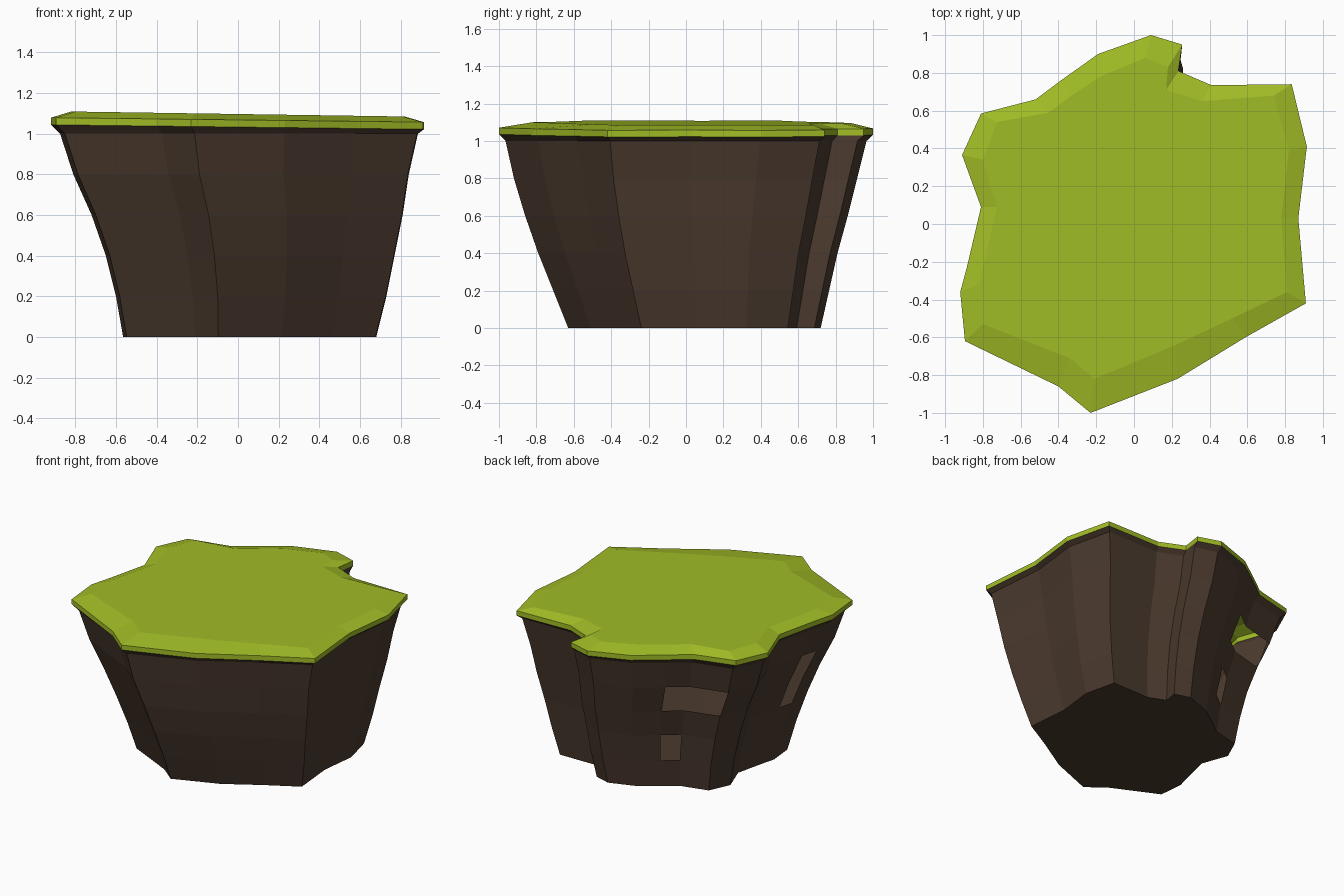
import bpy
import bmesh

default_cube = bpy.data.objects.get("Cube")
if default_cube:
    bpy.data.objects.remove(default_cube, do_unlink=True)


def make_material(name, colour):
    material = bpy.data.materials.new(name)
    material.use_nodes = True
    material.diffuse_color = (*colour, 1)
    shader = material.node_tree.nodes["Principled BSDF"]
    shader.inputs["Base Color"].default_value = (*colour, 1)
    shader.inputs["Roughness"].default_value = 0.9
    return material


def loft(name, rings, material, cap_bottom=False, cap_top=False, gaps=()):
    """Skin a stack of closed rings; gaps lists (layer, column) faces left open."""
    bm = bmesh.new()
    loops = [[bm.verts.new(point) for point in ring] for ring in rings]
    for layer, (low, high) in enumerate(zip(loops, loops[1:])):
        for column in range(len(low)):
            if (layer, column) in gaps:
                continue
            after = (column + 1) % len(low)
            bm.faces.new((low[column], low[after], high[after], high[column]))
    if cap_bottom:
        bm.faces.new(loops[0][::-1])
    if cap_top:
        bm.faces.new(loops[-1])
    mesh = bpy.data.meshes.new(name)
    bm.to_mesh(mesh)
    bm.free()
    mesh.materials.append(material)
    part = bpy.data.objects.new(name, mesh)
    bpy.context.collection.objects.link(part)
    return part


earth = make_material("earth brown", (0.070, 0.042, 0.027))
grass = make_material("grass green", (0.352, 0.503, 0.019))

# Outer rim of the plateau, anticlockwise from the front corner
outline = [(-.23, -1), (.23, -.82), (.59, -.6), (.91, -.42), (.87, .03),
           (.915, .41), (.835, .74), (.41, .735), (.235, .81), (.255, .95),
           (.09, 1), (-.19, .9), (-.38, .765), (-.52, .66), (-.81, .585),
           (-.91, .365), (-.81, .09), (-.885, -.23), (-.92, -.36),
           (-.895, -.62), (-.4, -.86)]

# Edge of the flat lawn inside the sloping rim
lawn = [(-.21, -.82), (.22, -.64), (.52, -.5), (.81, -.36), (.78, .03),
        (.82, .39), (.74, .68), (.36, .65), (.17, .71), (.18, .83),
        (.06, .88), (-.18, .78), (-.33, .68), (-.45, .59), (-.725, .54),
        (-.8, .34), (-.725, .09), (-.79, -.19), (-.82, -.32),
        (-.8, -.53), (-.34, -.71)]

# Extents of the cliff at each height: z, left, right, front, back
levels = [(0, -.565, .68, -.63, .72), (.2, -.6, .73, -.71, .765),
          (.4, -.65, .77, -.79, .81), (.6, -.72, .81, -.86, .865),
          (.8, -.81, .84, -.92, .915), (1, -.875, .885, -.965, .965)]


def fitted_ring(z, left, right, front, back):
    """Stretch the outline to the given extents."""
    x_min, x_max = min(p[0] for p in outline), max(p[0] for p in outline)
    y_min, y_max = min(p[1] for p in outline), max(p[1] for p in outline)
    return [(left + (x - x_min) / (x_max - x_min) * (right - left),
             front + (y - y_min) / (y_max - y_min) * (back - front), z)
            for x, y in outline]


def tilted_ring(points, height, tilt):
    return [(x, y, height - tilt * x) for x, y in points]


# Cliff with a flared lip and a few openings in its back and side
rim_low = tilted_ring(outline, 1.033, 0.012)
rim_high = tilted_ring(outline, 1.068, 0.012)
cliff_rings = [fitted_ring(*level) for level in levels] + [rim_low]
openings = {(3, 12), (3, 13), (1, 12), (2, 17), (3, 17)}
loft("cliff", cliff_rings, earth, cap_bottom=True, gaps=openings)

# Grass slab: upright edge, sloping border and flat lawn
loft("grass_top", [rim_low, rim_high, tilted_ring(lawn, 1.097, 0.015)],
     grass, cap_top=True)
